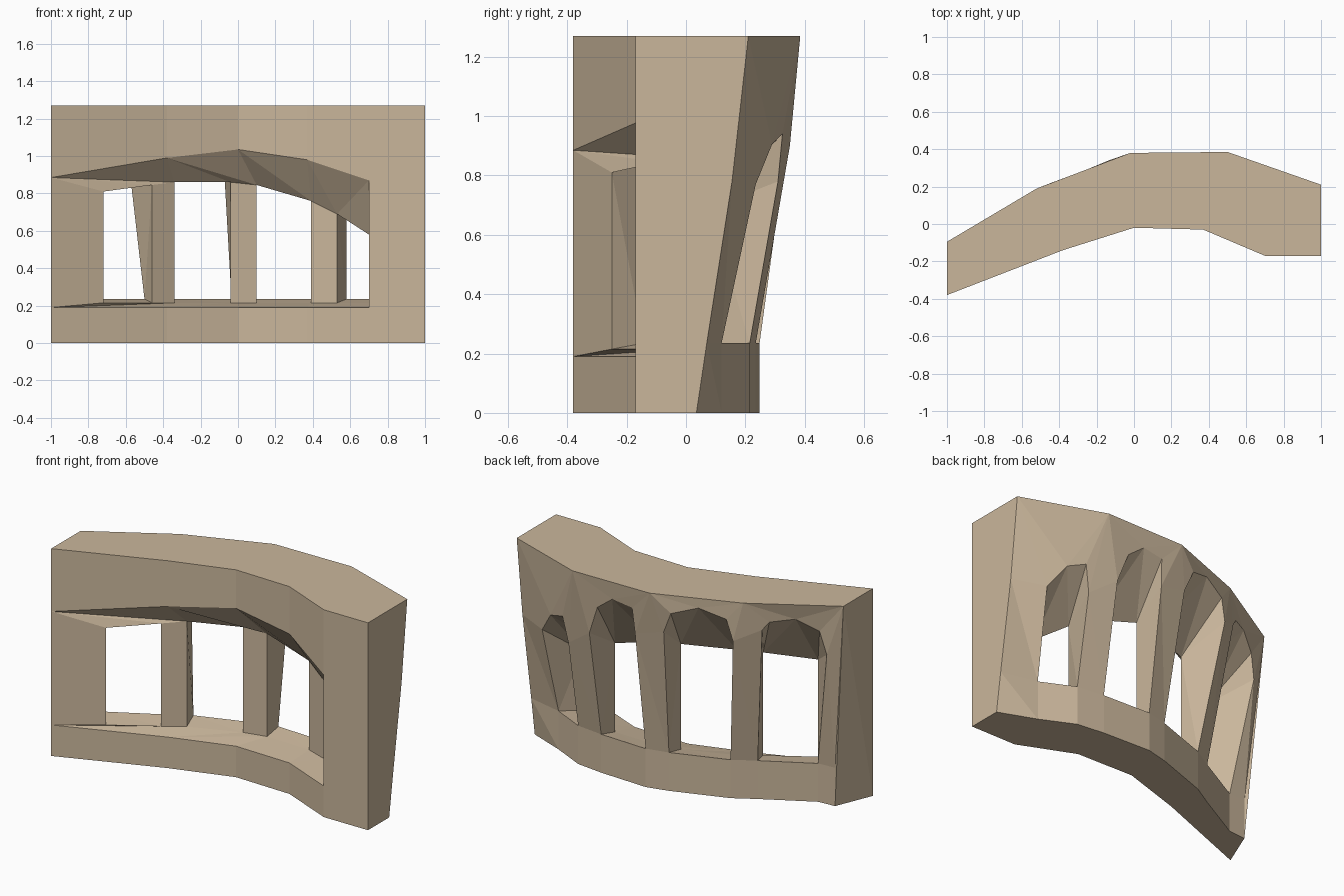
import bpy, bmesh

if "Cube" in bpy.data.objects:
    bpy.data.objects.remove(bpy.data.objects["Cube"])

H = 1.27          # wall height
BACK_SILL = 0.235

# front plan line (x, y), and arch heights of the wide front opening
FRONT = [(-1, -.38), (-.38, -.14), (0, -.02), (.37, -.03), (.7, -.17), (1, -.17)]
ARCH = [.885, .99, 1.035, .98, .87]

# inner line where the pillars meet the front recess (x, y, top z)
INNER = [(-.72, -.25, .81), (-.46, -.09, .845), (-.34, -.01, .86), (-.04, .107, .86),
         (.1, .139, .845), (.39, .13, .76), (.53, .08, .69), (.7, 0, .58)]

# back windows: sill corners (x, y) and arch points from left to right
WINDOWS = [
    ((-.795, -.142), (-.5, .02),
     [(-.905, -.07, .957), (-.87, -.05, 1.1), (-.757, .02, 1.17), (-.635, .1, 1.15), (-.6, .12, 1.1)]),
    ((-.37, .097), (-.035, .215),
     [(-.465, .21, 1.03), (-.43, .225, 1.16), (-.28, .28, 1.21), (-.135, .34, 1.16), (-.08, .33, 1.03)]),
    ((.1, .248), (.41, .235),
     [(.1, .35, .98), (.11, .365, 1.14), (.24, .37, 1.16), (.345, .365, 1.08), (.41, .35, .9)]),
    ((.58, .215), (.78, .12),
     [(.58, .31, .78), (.61, .325, .94), (.715, .29, .905), (.81, .235, .77)]),
]
BACK_TOP = [(-1, -.095), (-.52, .19), (-.02, .38), (.5, .385), (1, .21)]

bm = bmesh.new()


def row(points, z=None):
    return [bm.verts.new((p[0], p[1], p[2] if z is None else z)) for p in points]


def face(*verts):
    return bm.faces.new(verts)


def strip(a, b):
    for i in range(len(a) - 1):
        face(a[i], a[i + 1], b[i + 1], b[i])


def bridge(a, b):
    """Triangle strip between two rows with different counts, matched by x."""
    def t(r, i):
        return (r[i].co.x - r[0].co.x) / (r[-1].co.x - r[0].co.x)
    i = j = 0
    while i < len(a) - 1 or j < len(b) - 1:
        if j == len(b) - 1 or (i < len(a) - 1 and t(a, i + 1) <= t(b, j + 1)):
            face(a[i], a[i + 1], b[j])
            i += 1
        else:
            face(a[i], b[j + 1], b[j])
            j += 1


# front face with the wide opening
f_bot, f_top = row(FRONT, 0), row(FRONT, H)
f_sill = row(FRONT[:5], .19)
f_arch = row([(x, y, z) for (x, y), z in zip(FRONT, ARCH)])
strip(f_bot[:5], f_sill)
strip(f_arch, f_top[:5])
face(f_bot[4], f_bot[5], f_top[5], f_top[4], f_arch[4], f_sill[4])

# recess: sill, soffit, jambs and the front faces of the pillars
i_sill, i_top = row(INNER, .215), row(INNER)
bridge(f_sill, i_sill)
bridge(f_arch, i_top)
for f, i in ((0, 0), (4, 7)):
    face(f_sill[f], f_arch[f], i_top[i], i_sill[i])
for k in (1, 3, 5):
    face(i_sill[k], i_sill[k + 1], i_top[k + 1], i_top[k])

# back base band
corners = [(-.905, -.15)] + [c for w in WINDOWS for c in w[:2]]
b_bot = row(corners + [(1, .035)], 0)
b_sill = row(corners + [(1, .07)], BACK_SILL)
b_top = row(BACK_TOP, H)
strip(b_bot, b_sill)

# window tunnels and the wall above each window
arches = [row(w[2]) for w in WINDOWS]
for n, arch in enumerate(arches):
    left, right = 2 * n, 2 * n + 1
    sl, sr = b_sill[left + 1], b_sill[right + 1]
    tl, tr = i_top[left], i_top[right]
    face(sl, sr, i_sill[right], i_sill[left])
    face(sl, arch[0], tl, i_sill[left])
    face(sr, arch[-1], tr, i_sill[right])
    mid = len(arch) // 2
    for k in range(len(arch) - 1):
        first = k < mid
        face(arch[k], arch[k + 1], tl if first else tr)
        face(arch[k], arch[k + 1], b_top[n if first else n + 1])
    face(arch[mid], tl, tr)
    face(arch[mid], b_top[n], b_top[n + 1])

# back faces of the pillars
for n in range(3):
    a, b = arches[n][-1], arches[n + 1][0]
    face(b_sill[2 * n + 2], b_sill[2 * n + 3], b, a)
    face(a, b, b_top[n + 1])

# end piers
face(b_sill[0], b_sill[1], arches[0][0])
face(b_sill[0], arches[0][0], b_top[0])
kink = bm.verts.new((1, .155, .78))
face(b_sill[8], b_sill[9], kink, arches[3][-1])
face(arches[3][-1], kink, b_top[4])
face(f_bot[0], f_sill[0], f_arch[0], f_top[0], b_top[0], b_sill[0], b_bot[0])
face(f_bot[5], f_top[5], b_top[4], kink, b_sill[9], b_bot[9])

# top and bottom
face(*f_top, *reversed(b_top))
face(*f_bot, *reversed(b_bot))

bmesh.ops.triangulate(bm, faces=[f for f in bm.faces if len(f.verts) > 3])
bmesh.ops.recalc_face_normals(bm, faces=bm.faces)

mesh = bpy.data.meshes.new("curved_arcade_wall")
bm.to_mesh(mesh)
bm.free()
stone = bpy.data.materials.new("tan stone")
stone.diffuse_color = (.59, .47, .33, 1)
stone.use_nodes = True
stone.node_tree.nodes["Principled BSDF"].inputs["Base Color"].default_value = stone.diffuse_color
mesh.materials.append(stone)
wall = bpy.data.objects.new("curved_arcade_wall", mesh)
bpy.context.collection.objects.link(wall)
